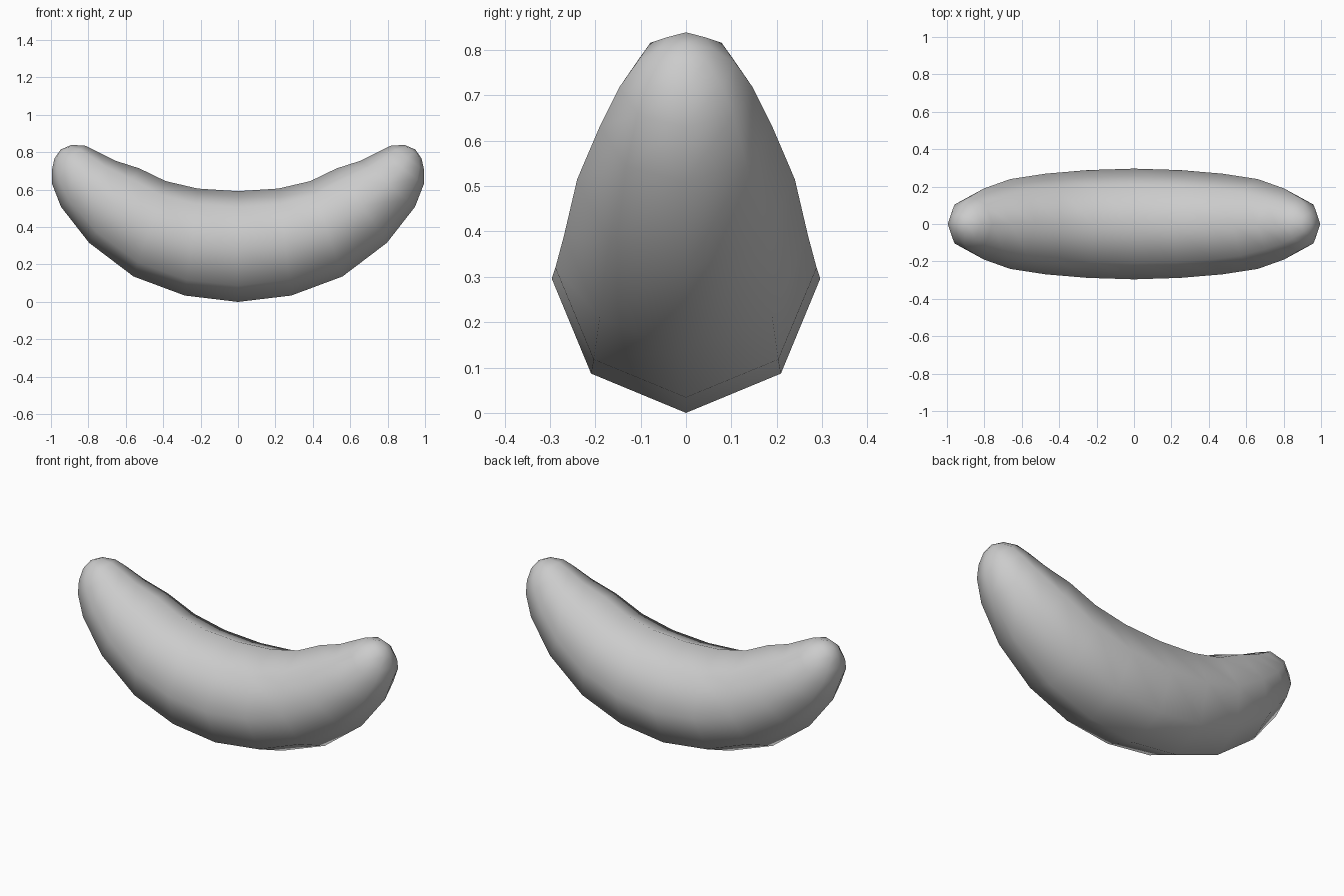
import bpy, bmesh
from math import cos, sin, pi, atan2
from mathutils import Vector

if "Cube" in bpy.data.objects:
    bpy.data.objects.remove(bpy.data.objects["Cube"])

# half of the spine: centre x, centre z, radius, outward direction (x, z) of the underside
STATIONS = [
    (0.000, 0.296, 0.296, (0.00, -1.00)),
    (0.250, 0.320, 0.288, (0.12, -0.99)),
    (0.473, 0.391, 0.269, (0.32, -0.95)),
    (0.662, 0.515, 0.240, (0.56, -0.83)),
    (0.802, 0.632, 0.190, (0.76, -0.65)),
    (0.876, 0.718, 0.147, (0.80, -0.60)),
    (0.907, 0.769, 0.111, (0.80, -0.60)),
    (0.936, 0.803, 0.058, (0.78, -0.62)),
]
TIP = (0.948, 0.815)
SIDES = 8

bm = bmesh.new()


def ring(x, z, r, d, side):
    out = Vector((d[0] * side, 0, d[1])).normalized()
    verts = []
    for k in range(SIDES):
        a = 2 * pi * k / SIDES
        p = Vector((x * side, 0, z)) + out * (r * cos(a)) + Vector((0, r * sin(a), 0))
        verts.append(bm.verts.new(p))
    return verts


# curved body of eight-sided rings
rings = [ring(*s, -1) for s in reversed(STATIONS[1:])] + [ring(*s, 1) for s in STATIONS]
for a, b in zip(rings, rings[1:]):
    for k in range(SIDES):
        n = (k + 1) % SIDES
        bm.faces.new((a[k], a[n], b[n], b[k]))

# rounded tips
for end, side in ((rings[0], -1), (rings[-1], 1)):
    tip = bm.verts.new((TIP[0] * side, 0, TIP[1]))
    for k in range(SIDES):
        bm.faces.new((end[k], end[(k + 1) % SIDES], tip))

bmesh.ops.recalc_face_normals(bm, faces=bm.faces)
for f in bm.faces:
    f.smooth = True
mesh = bpy.data.meshes.new("curved_body")
bm.to_mesh(mesh)
bm.free()
body = bpy.data.objects.new("curved_body", mesh)
bpy.context.collection.objects.link(body)
